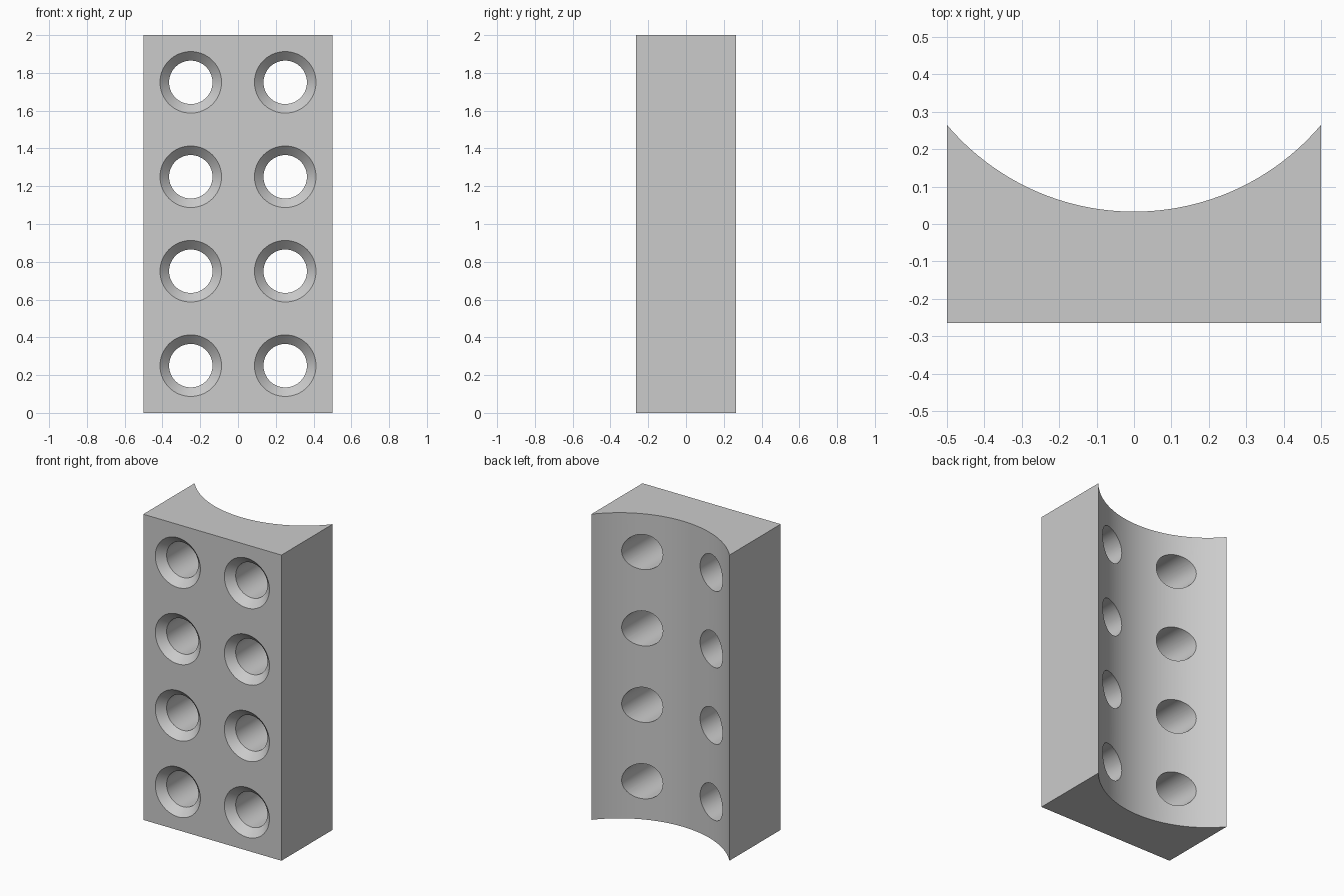
import bpy, bmesh
from math import sin, cos, asin, pi, radians

cube = bpy.data.objects.get("Cube")
if cube:
    bpy.data.objects.remove(cube, do_unlink=True)

HALF_W, HEIGHT, FRONT, BACK, VALLEY = 0.5, 2.0, -0.265, 0.265, 0.033
BORE, RIM = 0.115, 0.163

grey = bpy.data.materials.new("plain grey")
grey.use_nodes = True
colour = (0.6, 0.6, 0.6, 1)
grey.diffuse_color = colour
grey.node_tree.nodes["Principled BSDF"].inputs["Base Color"].default_value = colour


def make_object(name, bm):
    bmesh.ops.recalc_face_normals(bm, faces=bm.faces[:])
    mesh = bpy.data.meshes.new(name)
    bm.to_mesh(mesh)
    bm.free()
    mesh.materials.append(grey)
    obj = bpy.data.objects.new(name, mesh)
    bpy.context.collection.objects.link(obj)
    return obj


# Block: flat front, concave cylindrical back, extruded upwards
sag = BACK - VALLEY
radius = (HALF_W ** 2 + sag ** 2) / (2 * sag)
sweep = asin(HALF_W / radius)
steps = 48
profile = [(-HALF_W, FRONT), (HALF_W, FRONT)]
for i in range(steps + 1):
    a = sweep * (1 - 2 * i / steps)
    profile.append((radius * sin(a), VALLEY + radius * (1 - cos(a))))
bm = bmesh.new()
base = bm.faces.new([bm.verts.new((x, y, 0)) for x, y in profile])
top = bmesh.ops.extrude_face_region(bm, geom=[base])["geom"]
bmesh.ops.translate(bm, vec=(0, 0, HEIGHT),
                    verts=[v for v in top if isinstance(v, bmesh.types.BMVert)])
block = make_object("drilled_block", bm)

# Cutter: eight countersunk drill shapes in a two by four grid
bm = bmesh.new()
sides = 64
chamfer = RIM - BORE
sections = [(FRONT - chamfer, RIM + chamfer / 2 * 2),
            (FRONT + chamfer, BORE), (BACK + 0.1, BORE)]
for cx in (-0.25, 0.25):
    for row in range(4):
        cz = 0.25 + row * 0.5
        rings = [[bm.verts.new((cx + r * cos(2 * pi * k / sides), y,
                                cz + r * sin(2 * pi * k / sides)))
                  for k in range(sides)] for y, r in sections]
        for a, b in zip(rings, rings[1:]):
            for k in range(sides):
                n = (k + 1) % sides
                bm.faces.new((a[k], a[n], b[n], b[k]))
        bm.faces.new(rings[0])
        bm.faces.new(rings[-1])
cutter = make_object("hole_cutter", bm)
cutter.hide_render = True

# Drill the holes
drill = block.modifiers.new("drill", 'BOOLEAN')
drill.operation = 'DIFFERENCE'
drill.solver = 'EXACT'
drill.object = cutter
bpy.ops.object.select_all(action='DESELECT')
block.select_set(True)
bpy.context.view_layer.objects.active = block
bpy.ops.object.modifier_apply(modifier=drill.name)
bpy.data.objects.remove(cutter, do_unlink=True)
bpy.ops.object.shade_smooth_by_angle(angle=radians(30))
